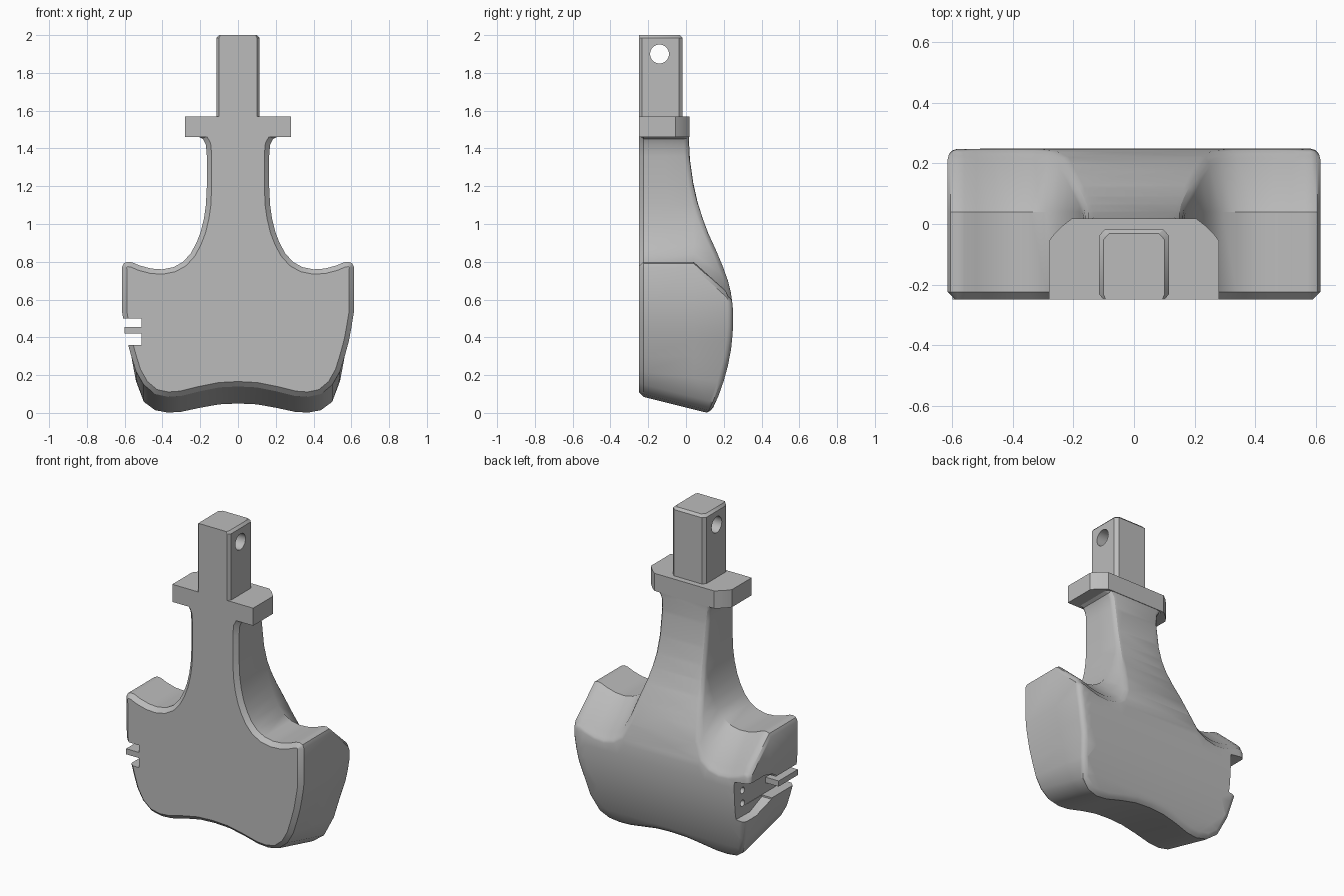
import bpy, bmesh, math
from mathutils import Vector

if "Cube" in bpy.data.objects:
    bpy.data.objects.remove(bpy.data.objects["Cube"])

grey = bpy.data.materials.new("plain grey")
grey.use_nodes = True
grey.diffuse_color = (0.5, 0.5, 0.5, 1)
grey.node_tree.nodes["Principled BSDF"].inputs["Base Color"].default_value = (0.5, 0.5, 0.5, 1)


def finish(bm, name):
    bmesh.ops.recalc_face_normals(bm, faces=bm.faces)
    mesh = bpy.data.meshes.new(name)
    bm.to_mesh(mesh)
    bm.free()
    ob = bpy.data.objects.new(name, mesh)
    bpy.context.collection.objects.link(ob)
    mesh.materials.append(grey)
    return ob


def activate(ob):
    bpy.ops.object.select_all(action='DESELECT')
    ob.select_set(True)
    bpy.context.view_layer.objects.active = ob


def loft(bm, rings):
    """Skin a list of equally long rings; returns the vertex rings."""
    vr = [[bm.verts.new(p) for p in r] for r in rings]
    n = len(vr[0])
    for a, b in zip(vr, vr[1:]):
        for i in range(n):
            j = (i + 1) % n
            bm.faces.new((a[i], a[j], b[j], b[i]))
    return vr


def solid(name, rings):
    bm = bmesh.new()
    vr = loft(bm, rings)
    bm.faces.new(vr[0])
    bm.faces.new(vr[-1])
    return finish(bm, name)


def box(name, x, y, z):
    return solid(name, [[(a, b, h) for a, b in
                 ((x[0], y[0]), (x[1], y[0]), (x[1], y[1]), (x[0], y[1]))] for h in z])


def rod(name, x0, x1, y, z, r):
    angles = [math.tau * i / 32 for i in range(32)]
    return solid(name, [[(x, y + r * math.cos(a), z + r * math.sin(a)) for a in angles]
                        for x in (x0, x1)])


def cut(ob, tool):
    activate(ob)
    mod = ob.modifiers.new("cut", 'BOOLEAN')
    mod.operation, mod.solver, mod.object = 'DIFFERENCE', 'EXACT', tool
    bpy.ops.object.modifier_apply(modifier=mod.name)
    bpy.data.objects.remove(tool)


def smooth(ob, angle=30):
    activate(ob)
    bpy.ops.object.shade_smooth_by_angle(angle=math.radians(angle))


# Body: half outline from neck to bottom centre, and depth of the back by height
half = [(.205, 1.5), (.205, 1.46), (.185, 1.45), (.17, 1.42), (.165, 1.36), (.165, 1.2),
        (.17, 1.1), (.18, 1.03), (.197, .96), (.22, .9), (.25, .845), (.29, .8),
        (.34, .772), (.4, .76), (.46, .764), (.52, .78), (.56, .797), (.585, .8),
        (.605, .792), (.615, .77), (.613, .53), (.6, .45), (.587, .38), (.565, .3),
        (.54, .22), (.5, .15), (.44, .1), (.37, .085), (.3, .09), (.2, .115),
        (.1, .135), (0, .14)]
outline = half + [(-x, z) for x, z in reversed(half[:-1])]
back = [(0, .125), (.02, .14), (.09, .172), (.17, .2), (.25, .222), (.34, .239),
        (.42, .247), (.5, .25), (.57, .247), (.64, .237), (.7, .222), (.78, .193),
        (.87, .155), (.95, .118), (1.03, .088), (1.12, .06), (1.22, .038), (1.34, .021),
        (1.45, .015), (1.55, .015)]


def depth(z):
    z = min(max(z, 0), 1.55)
    for (z0, y0), (z1, y1) in zip(back, back[1:]):
        if z <= z1:
            return y0 + (y1 - y0) * (z - z0) / (z1 - z0)


def height(p, y):
    """Shoulders and underside slope down towards the back."""
    x, z = abs(p[0]), p[1]
    if z > .7:
        w = min(max((x - .165) / .1, 0), 1) if z < 1.3 else 0
        return z - .9 * w * max(y - .04, 0)
    return z - .25 * min(max((.3 - z) / .15, 0), 1) * (y + .225)


def inset(pts, d):
    out = []
    for i, p in enumerate(pts):
        t = Vector(pts[(i + 1) % len(pts)]) - Vector(pts[i - 1])
        t.normalize()
        out.append((p[0] + t.y * d, p[1] - t.x * d))
    return out


R = .03
ends = []
for p in outline:
    y = -.2
    while y < depth(height(p, y)):
        y += .001
    ends.append(y)
rim = [(p[0], height(p, y)) for p, y in zip(outline, ends)]
rings = [[(x, -.25, z) for x, z in inset(outline, .026)],
         [(x, -.225, z) for x, z in outline]]
middle = [.04 if y - R > .05 else (y - R - .225) / 2 for y in ends]
for ys in (middle, [y - R for y in ends]):
    rings.append([(p[0], y, height(p, y)) for p, y in zip(outline, ys)])
for a in (30, 60):
    s, c = math.sin(math.radians(a)), math.cos(math.radians(a))
    rings.append([(x, depth(z) - R * (1 - s), z) for x, z in inset(rim, R * (1 - c))])
rings.append([(x, 1, z) for x, z in inset(rim, R)])
bm = bmesh.new()
vr = loft(bm, rings)
bm.faces.new(vr[0])
cap = bm.faces.new(vr[-1])
cap.normal_update()
bmesh.ops.triangulate(bm, faces=[cap])
# Slice the flat back cap by height, then curve it
for z, _ in back[1:-1]:
    faces = [f for f in bm.faces if all(v.co.y > .9 for v in f.verts)]
    geom = set(faces)
    for f in faces:
        geom.update(f.edges, f.verts)
    bmesh.ops.bisect_plane(bm, geom=list(geom), dist=1e-5, plane_co=(0, 0, z), plane_no=(0, 0, 1))
for v in bm.verts:
    if v.co.y > .9:
        v.co.y = depth(v.co.z)
bmesh.ops.triangulate(bm, faces=bm.faces)
body = finish(bm, "body")

# Side recess with front slots and two small holes
cut(body, box("slot_cutter", (-.8, -.51), (-.4, .4), (.36, .5)))
# Recess flares open towards the back
cut(body, solid("recess_cutter", [[(x, -.02, z) for x, z in ((-.8, .35), (-.512, .35), (-.512, .51), (-.8, .51))],
                                  [(x, .1, z) for x, z in ((-.8, .26), (-.512, .3), (-.512, .54), (-.8, .58))],
                                  [(x, .4, z) for x, z in ((-.8, .26), (-.505, .3), (-.505, .54), (-.8, .58))]]))
for z in (.38, .46):
    cut(body, rod("hole_cutter", -.7, -.46, .17, z, .02))
smooth(body)

# Contact tongue between the slots
tongue = box("tongue", (-.6, -.48), (-.25, -.06), (.42, .455))
smooth(tongue)

# Collar
corner = [(.28, -.25), (.28, -.055), (.265, -.035), (.235, -.005), (.205, .018)]
plan = corner + [(-x, y) for x, y in reversed(corner)]
collar = solid("collar", [[(x, y, z) for x, y in plan] for z in (1.46, 1.57)])
smooth(collar)

# Tang with chamfered edges and a cross hole


def tang_ring(z, d=0):
    side = [(.1 - d / 2, -.25), (.115 - d, -.232), (.115 - d, -.038 - d), (.097 - d, -.018 - d)]
    return [(x, y, z) for x, y in side + [(-x, y) for x, y in reversed(side)]]


tang = solid("tang", [tang_ring(1.5), tang_ring(1.985), tang_ring(2, .014)])
cut(tang, rod("pin_cutter", -.3, .3, -.14, 1.9, .05))
smooth(tang)
